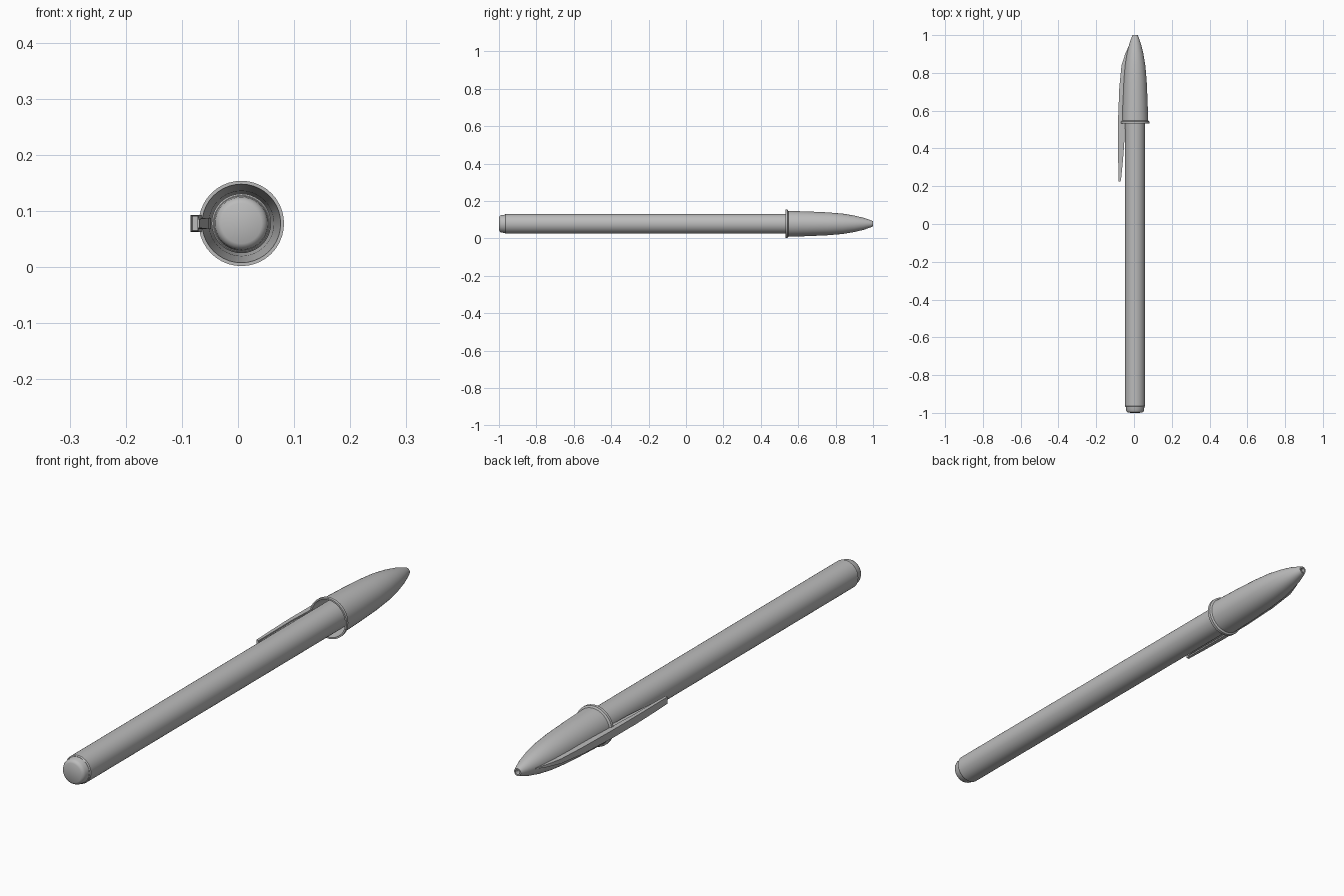
import bpy, bmesh, math
from mathutils import Vector

if "Cube" in bpy.data.objects:
    bpy.data.objects.remove(bpy.data.objects["Cube"])

AXIS_X, AXIS_Z = 0.006, 0.078

grey = bpy.data.materials.new("plain grey")
grey.use_nodes = True
grey.diffuse_color = (0.5, 0.5, 0.5, 1)
grey.node_tree.nodes["Principled BSDF"].inputs["Base Color"].default_value = (0.5, 0.5, 0.5, 1)


def finish(name, bm, angle=35):
    bmesh.ops.recalc_face_normals(bm, faces=bm.faces)
    mesh = bpy.data.meshes.new(name)
    bm.to_mesh(mesh)
    bm.free()
    mesh.materials.append(grey)
    obj = bpy.data.objects.new(name, mesh)
    bpy.context.collection.objects.link(obj)
    obj.location = (AXIS_X, 0, AXIS_Z)
    bpy.ops.object.select_all(action='DESELECT')
    obj.select_set(True)
    bpy.context.view_layer.objects.active = obj
    bpy.ops.object.shade_smooth_by_angle(angle=math.radians(angle))
    return obj


def lathe(name, profile, closed=False, sides=40):
    """Spin (radius, y) points about the long axis of the pen."""
    bm = bmesh.new()
    pts = profile + profile[:1] if closed else profile
    verts = [bm.verts.new((r, y, 0)) for r, y in pts]
    edges = [bm.edges.new(pair) for pair in zip(verts, verts[1:])]
    bmesh.ops.spin(bm, geom=verts + edges, cent=(0, 0, 0), axis=(0, 1, 0),
                   angle=math.tau, steps=sides, use_duplicate=False)
    bmesh.ops.remove_doubles(bm, verts=bm.verts, dist=0.0001)
    return finish(name, bm)


def strip(name, sections):
    """Loft box sections given as (y, outer x, inner x, half height)."""
    bm = bmesh.new()
    rings = []
    for y, outer, inner, half in sections:
        rings.append([bm.verts.new(Vector((x, y, z))) for x, z in
                      ((outer, -half), (outer, half), (inner, half), (inner, -half))])
    for a, b in zip(rings, rings[1:]):
        for i in range(4):
            j = (i + 1) % 4
            bm.faces.new((a[i], a[j], b[j], b[i]))
    bm.faces.new(rings[0])
    bm.faces.new(rings[-1])
    return finish(name, bm, 30)


# Barrel with a closed front edge running into the cap, ending in the writing cone
lathe("barrel", [(0, -0.968), (0.050, -0.968), (0.053, -0.964), (0.053, 0.62),
                 (0.040, 0.63), (0.018, 0.78), (0, 0.80)])

# Rounded plug at the end of the barrel
lathe("end_plug", [(0, -1.0), (0.036, -0.999), (0.043, -0.995), (0.047, -0.987),
                   (0.049, -0.966), (0, -0.96)])

# Hollow cap with a flared rim and a small vent in the tip
outer = [(0.076, 0.532), (0.076, 0.543), (0.069, 0.547), (0.066, 0.65), (0.061, 0.76),
         (0.054, 0.84), (0.044, 0.90), (0.032, 0.95), (0.020, 0.985), (0.014, 1.0)]
inner = [(0.009, 1.0), (0.009, 0.97), (0.034, 0.90), (0.052, 0.78), (0.058, 0.66),
         (0.070, 0.532)]
lathe("cap", outer + inner, closed=True)

# Clip: flat outer plate tapering towards the tip, with a narrower rib beneath it
strip("clip_plate", [(0.225, -0.087, -0.077, 0.013), (0.30, -0.089, -0.076, 0.014),
                     (0.42, -0.091, -0.076, 0.015), (0.56, -0.090, -0.070, 0.015),
                     (0.72, -0.084, -0.060, 0.013), (0.84, -0.072, -0.050, 0.009),
                     (0.90, -0.053, -0.038, 0.005), (0.94, -0.035, -0.030, 0.002)])
strip("clip_rib", [(0.23, -0.080, -0.075, 0.008), (0.32, -0.080, -0.066, 0.009),
                   (0.42, -0.080, -0.058, 0.010), (0.53, -0.080, -0.054, 0.010),
                   (0.64, -0.080, -0.055, 0.010)])
